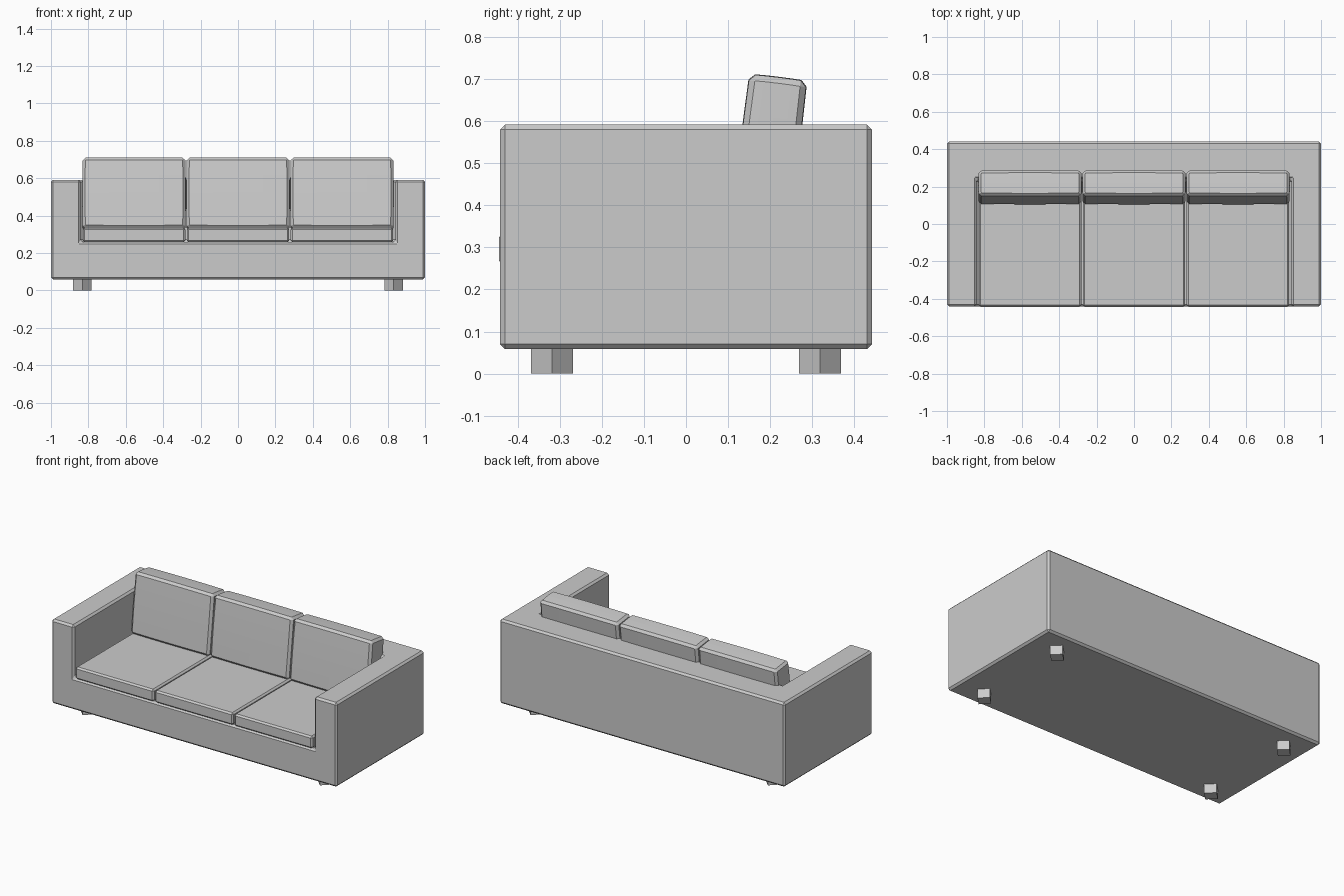
import bpy, bmesh
from math import radians

if "Cube" in bpy.data.objects:
    bpy.data.objects.remove(bpy.data.objects["Cube"])


def box(name, size, loc, cuts=0, puff=0.0):
    """Box of given size; optional subdivision with a slight outward puff."""
    bm = bmesh.new()
    bmesh.ops.create_cube(bm, size=2)
    if cuts:
        bmesh.ops.subdivide_edges(bm, edges=bm.edges[:], cuts=cuts, use_grid_fill=True)
    for v in bm.verts:
        n = v.co.copy()
        for i in range(3):
            a, b = n[(i + 1) % 3], n[(i + 2) % 3]
            bulge = (1 - a * a / 2 - b * b / 2) * puff if abs(n[i]) > 0.99 else 0
            v.co[i] = n[i] * size[i] / 2 + (bulge if n[i] > 0 else -bulge)
    me = bpy.data.meshes.new(name)
    bm.to_mesh(me)
    bm.free()
    ob = bpy.data.objects.new(name, me)
    ob.location = loc
    bpy.context.collection.objects.link(ob)
    return ob


def bevel(ob, width, segments=1):
    m = ob.modifiers.new("bevel", 'BEVEL')
    m.width = width
    m.segments = segments
    m.limit_method = 'ANGLE'
    m.angle_limit = radians(40)


# Frame: one block with the seat well cut out of it
frame = box("frame", (2.0, 0.884, 0.534), (0, 0, 0.325))
cutter = box("seat_well_cutter", (1.684, 1.0, 0.6), (0, 0.24 - 0.5, 0.26 + 0.3))
cutter.hide_render = True
cutter.hide_set(True)
cut = frame.modifiers.new("seat_well", 'BOOLEAN')
cut.operation = 'DIFFERENCE'
cut.solver = 'EXACT'
cut.object = cutter
bevel(frame, 0.012)

# Three seat and three back cushions
for i, side in enumerate(("left", "middle", "right")):
    x = (i - 1) * 0.556
    seat = box(f"seat_cushion_{side}", (0.548, 0.683, 0.077), (x, -0.1025, 0.2965))
    bevel(seat, 0.01)
    back = box(f"back_cushion_{side}", (0.548, 0.136, 0.378), (x, 0.196, 0.515), 3, 0.003)
    back.rotation_euler.x = radians(-7)
    bevel(back, 0.014)

# Square legs turned 45 degrees
for sx, nx in ((-1, "left"), (1, "right")):
    for sy, ny in ((-1, "front"), (1, "back")):
        leg = box(f"{ny}_{nx}_leg", (0.0707, 0.0707, 0.06), (sx * 0.832, sy * 0.318, 0.03))
        leg.rotation_euler.z = radians(45)
